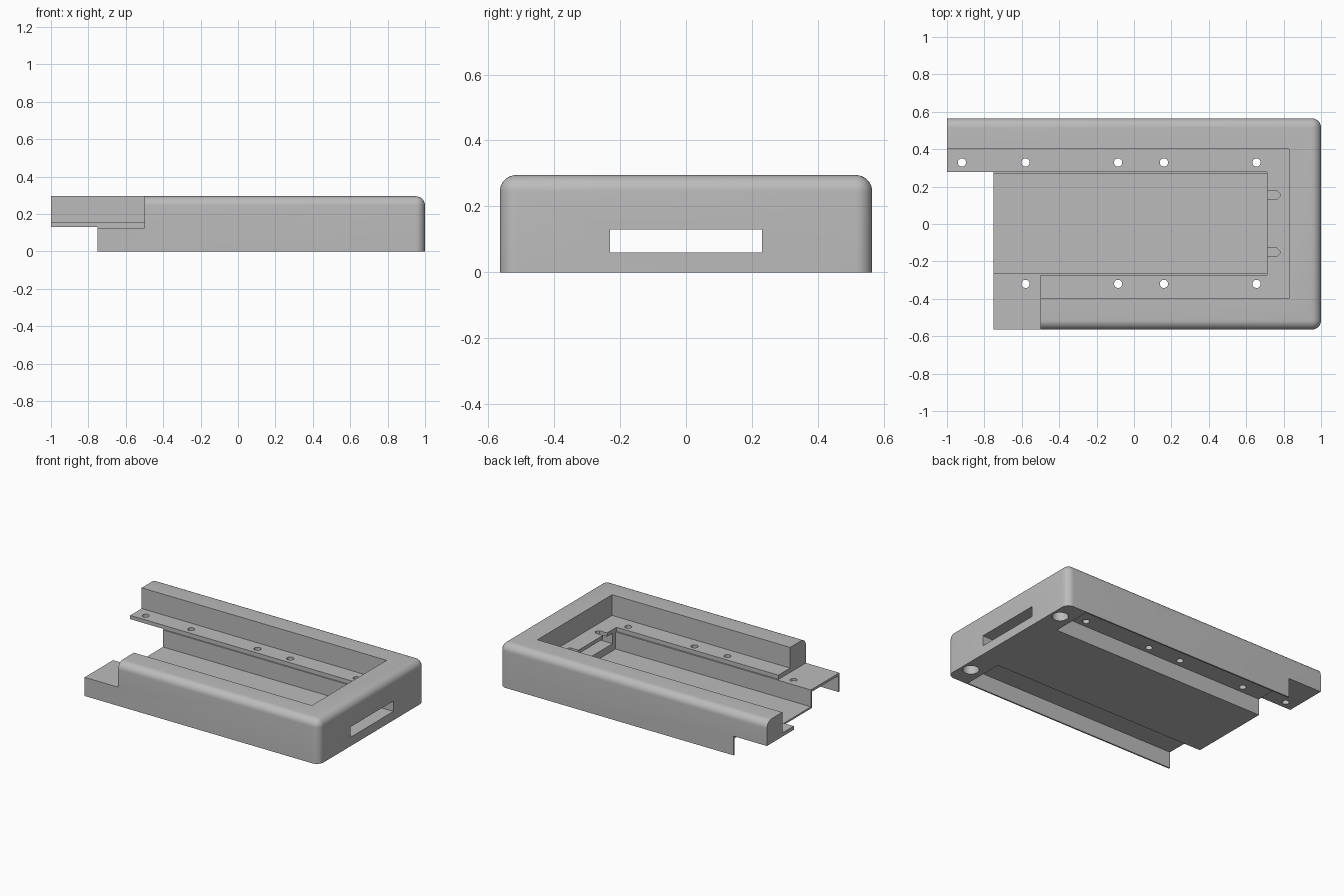
import bpy, bmesh, math

cube = bpy.data.objects.get("Cube")
if cube:
    bpy.data.objects.remove(cube, do_unlink=True)

grey = bpy.data.materials.new("plain_grey")
grey.use_nodes = True
colour = (0.5, 0.5, 0.5, 1)
grey.diffuse_color = colour
grey.node_tree.nodes["Principled BSDF"].inputs["Base Color"].default_value = colour


def prism(name, outline, z0, z1):
    """Upright prism from a counter-clockwise outline."""
    bm = bmesh.new()
    face = bm.faces.new([bm.verts.new((x, y, z0)) for x, y in outline])
    top = bmesh.ops.extrude_face_region(bm, geom=[face])["geom"]
    for v in top:
        if isinstance(v, bmesh.types.BMVert):
            v.co.z = z1
    bmesh.ops.recalc_face_normals(bm, faces=bm.faces)
    mesh = bpy.data.meshes.new(name)
    bm.to_mesh(mesh)
    bm.free()
    mesh.materials.append(grey)
    obj = bpy.data.objects.new(name, mesh)
    bpy.context.collection.objects.link(obj)
    return obj


def rect(x0, x1, y0, y1):
    return [(x0, y0), (x1, y0), (x1, y1), (x0, y1)]


def circle(x, y, r, n=24):
    return [(x + r * math.cos(2 * math.pi * i / n), y + r * math.sin(2 * math.pi * i / n))
            for i in range(n)]


END, SIDE, TOP = 1.0, 0.565, 0.295

# Solid body with rounded top and rounded corners at the closed end
body = prism("enclosure_frame", rect(-END, END, -SIDE, SIDE), 0, TOP)
bm = bmesh.new()
bm.from_mesh(body.data)
rounded = []
for e in bm.edges:
    mid = (e.verts[0].co + e.verts[1].co) / 2
    on_top = mid.z > TOP - 0.01 and mid.x > -0.9
    corner = abs(mid.z - TOP / 2) < 0.01 and mid.x > 0.9
    if on_top or corner:
        rounded.append(e)
bmesh.ops.bevel(bm, geom=rounded, offset=0.05, segments=8, profile=0.5, affect='EDGES')
bm.to_mesh(body.data)
bm.free()


def cut(outline, z0, z1):
    cutter = prism("cutter", outline, z0, z1)
    cutter.hide_render = True
    mod = body.modifiers.new("cut", 'BOOLEAN')
    mod.operation = 'DIFFERENCE'
    mod.solver = 'EXACT'
    mod.object = cutter
    bpy.context.view_layer.objects.active = body
    bpy.ops.object.modifier_apply(modifier=mod.name)
    bpy.data.objects.remove(cutter, do_unlink=True)


# Upper opening, lip opening and tray channel
cut(rect(-1.2, 0.83, -0.397, 0.4), 0.155, 1)
cut(rect(-1.2, 0.71, -0.272, 0.278), 0.127, 1)
cut(rect(-1.2, 0.71, -0.262, 0.27), 0.012, 0.2)

# Stepped open end: lower part is shorter, front rail is shorter still
cut(rect(-1.2, -0.75, -1, 1), -0.2, 0.13)
cut(rect(-1.2, -0.5, -1, 0.1), 0.126, 1)

# Hollow undersides beside the tray
cut(rect(-1.2, 0.845, 0.282, 0.555), -0.2, 0.11)
cut(rect(-1.2, 0.845, -0.555, -0.274), -0.2, 0.11)

# Slot through the closed end
cut(rect(0.6, 1.2, -0.23, 0.23), 0.06, 0.13)

# Notches in the end ledge
for y in (0.155, -0.15):
    cut([(0.6, y - 0.021), (0.765, y - 0.021), (0.78, y - 0.006),
         (0.78, y + 0.006), (0.765, y + 0.021), (0.6, y + 0.021)], 0.12, 0.25)

# Screw holes through the flanges
for x in (-0.92, -0.58, -0.085, 0.16, 0.655):
    cut(circle(x, 0.329, 0.022), 0.05, 0.25)
    if x > -0.9:
        cut(circle(x, -0.32, 0.022), 0.05, 0.25)

# Blind pockets under the closed end
for y in (0.42, -0.42):
    cut(circle(0.935, y, 0.05), -0.1, 0.1)

for o in bpy.context.selected_objects:
    o.select_set(False)
body.select_set(True)
bpy.context.view_layer.objects.active = body
bpy.ops.object.shade_smooth_by_angle(angle=math.radians(30))
